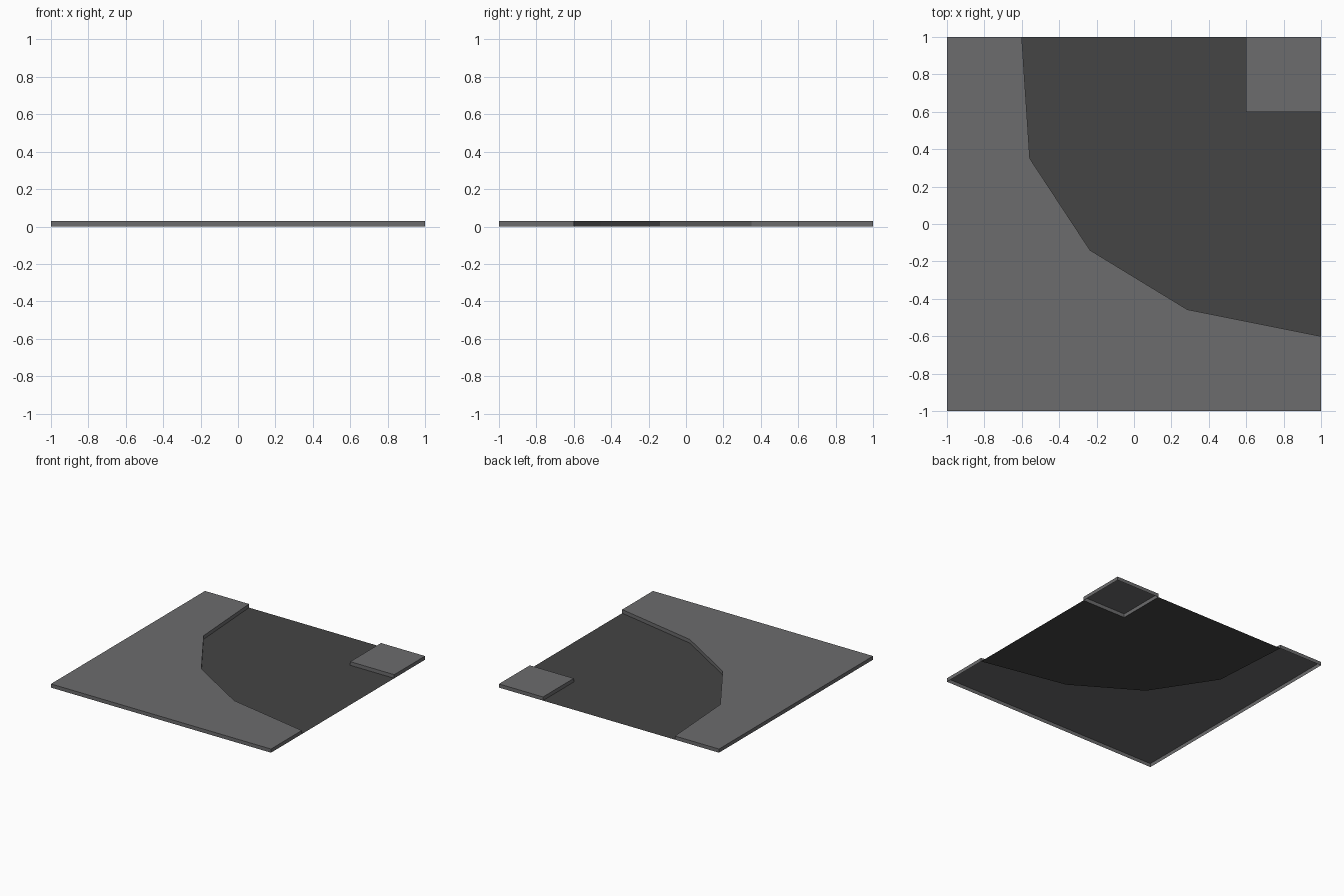
import bpy, bmesh

if "Cube" in bpy.data.objects:
    bpy.data.objects.remove(bpy.data.objects["Cube"])

H = 0.03  # kerb height


def material(name, v):
    m = bpy.data.materials.new(name)
    m.diffuse_color = (*v, 1)
    m.use_nodes = True
    m.node_tree.nodes["Principled BSDF"].inputs["Base Color"].default_value = m.diffuse_color
    return m


paving = material("paving grey", (0.150, 0.150, 0.154))
asphalt = material("asphalt dark grey", (0.058, 0.058, 0.058))


def slab(name, outline, mat, height=0.0):
    """Flat face from a counter-clockwise outline, with side walls down to z=0."""
    bm = bmesh.new()
    top = [bm.verts.new((x, y, height)) for x, y in outline]
    bm.faces.new(top)
    if height:
        low = [bm.verts.new((x, y, 0)) for x, y in outline]
        n = len(outline)
        for i in range(n):
            j = (i + 1) % n
            bm.faces.new((low[i], low[j], top[j], top[i]))
    me = bpy.data.meshes.new(name)
    bm.to_mesh(me)
    bm.free()
    me.materials.append(mat)
    ob = bpy.data.objects.new(name, me)
    bpy.context.collection.objects.link(ob)
    return ob


# Kerb line round the outside of the bend, and the inner corner square
bend = [(-0.6, 1), (-0.557, 0.35), (-0.235, -0.14), (0.285, -0.457), (1, -0.6)]
corner = [(0.6, 0.6), (1, 0.6), (1, 1), (0.6, 1)]

# Raised pavements, open underneath
slab("outer_pavement", [(-1, 1), (-1, -1), (1, -1)] + bend[::-1], paving, H)
slab("inner_pavement", corner, paving, H)

# Road surface between the two kerbs
slab("road", bend + [(1, 0.6), (0.6, 0.6), (0.6, 1)], asphalt)
